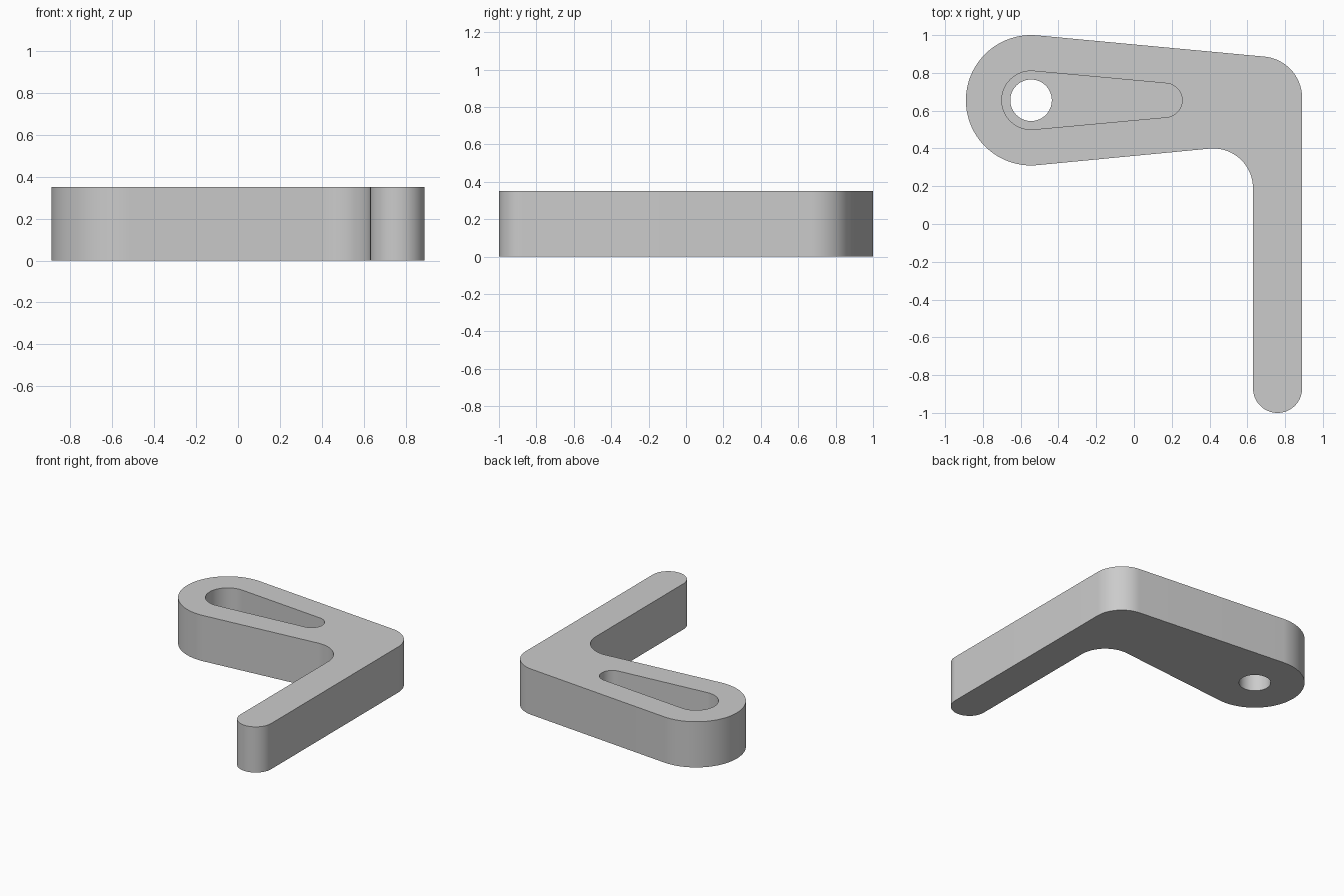
import bpy
import bmesh
from math import sin, cos, radians

if "Cube" in bpy.data.objects:
    bpy.data.objects.remove(bpy.data.objects["Cube"], do_unlink=True)

HEIGHT = 0.35
POCKET_FLOOR = 0.15
PIVOT = (-0.545, 0.655)

grey = bpy.data.materials.new("plain grey")
grey.use_nodes = True
colour = (0.6, 0.6, 0.6, 1)
grey.diffuse_color = colour
grey.node_tree.nodes["Principled BSDF"].inputs["Base Color"].default_value = colour


def arc(centre, radius, start, end, steps=24):
    """Points along an arc, angles in degrees."""
    angles = [radians(start + (end - start) * i / steps) for i in range(steps + 1)]
    return [(centre[0] + radius * cos(a), centre[1] + radius * sin(a)) for a in angles]


def prism(name, outline, bottom, top):
    """Extrude a counter-clockwise outline upwards."""
    bm = bmesh.new()
    base = bm.faces.new([bm.verts.new((x, y, bottom)) for x, y in outline])
    result = bmesh.ops.extrude_face_region(bm, geom=[base], use_keep_orig=True)
    raised = [g for g in result["geom"] if isinstance(g, bmesh.types.BMVert)]
    bmesh.ops.translate(bm, verts=raised, vec=(0, 0, top - bottom))
    bmesh.ops.recalc_face_normals(bm, faces=bm.faces)
    mesh = bpy.data.meshes.new(name)
    bm.to_mesh(mesh)
    bm.free()
    mesh.materials.append(grey)
    obj = bpy.data.objects.new(name, mesh)
    bpy.context.collection.objects.link(obj)
    return obj


# L-shaped lever: round hub, tapered arm, rounded corner, straight handle
TAPER = 5.4
outline = (
    arc(PIVOT, 0.345, 90 - TAPER, 270 + TAPER, 64)
    + arc((0.42, 0.19), 0.21, 90 + TAPER, 0)
    + arc((0.76, -0.87), 0.13, 180, 360, 32)
    + arc((0.67, 0.667), 0.22, 0, 90 - TAPER)
)
lever = prism("lever_arm", outline, 0, HEIGHT)

# Teardrop pocket sunk in the top, and the pivot hole through its floor
pocket = prism(
    "pocket_cutter",
    arc(PIVOT, 0.155, 90 - TAPER, 270 + TAPER, 48)
    + arc((0.165, PIVOT[1]), 0.09, -90 + TAPER, 90 - TAPER),
    POCKET_FLOOR, HEIGHT + 0.1)
hole = prism("hole_cutter", arc(PIVOT, 0.11, 0, 352.5, 47), -0.1, HEIGHT + 0.2)

bpy.ops.object.select_all(action="DESELECT")
bpy.context.view_layer.objects.active = lever
lever.select_set(True)
for cutter in (pocket, hole):
    cut = lever.modifiers.new(cutter.name, "BOOLEAN")
    cut.operation = "DIFFERENCE"
    cut.solver = "EXACT"
    cut.object = cutter
    bpy.ops.object.modifier_apply(modifier=cut.name)
    bpy.data.objects.remove(cutter, do_unlink=True)

bpy.ops.object.shade_smooth_by_angle(angle=radians(30))
